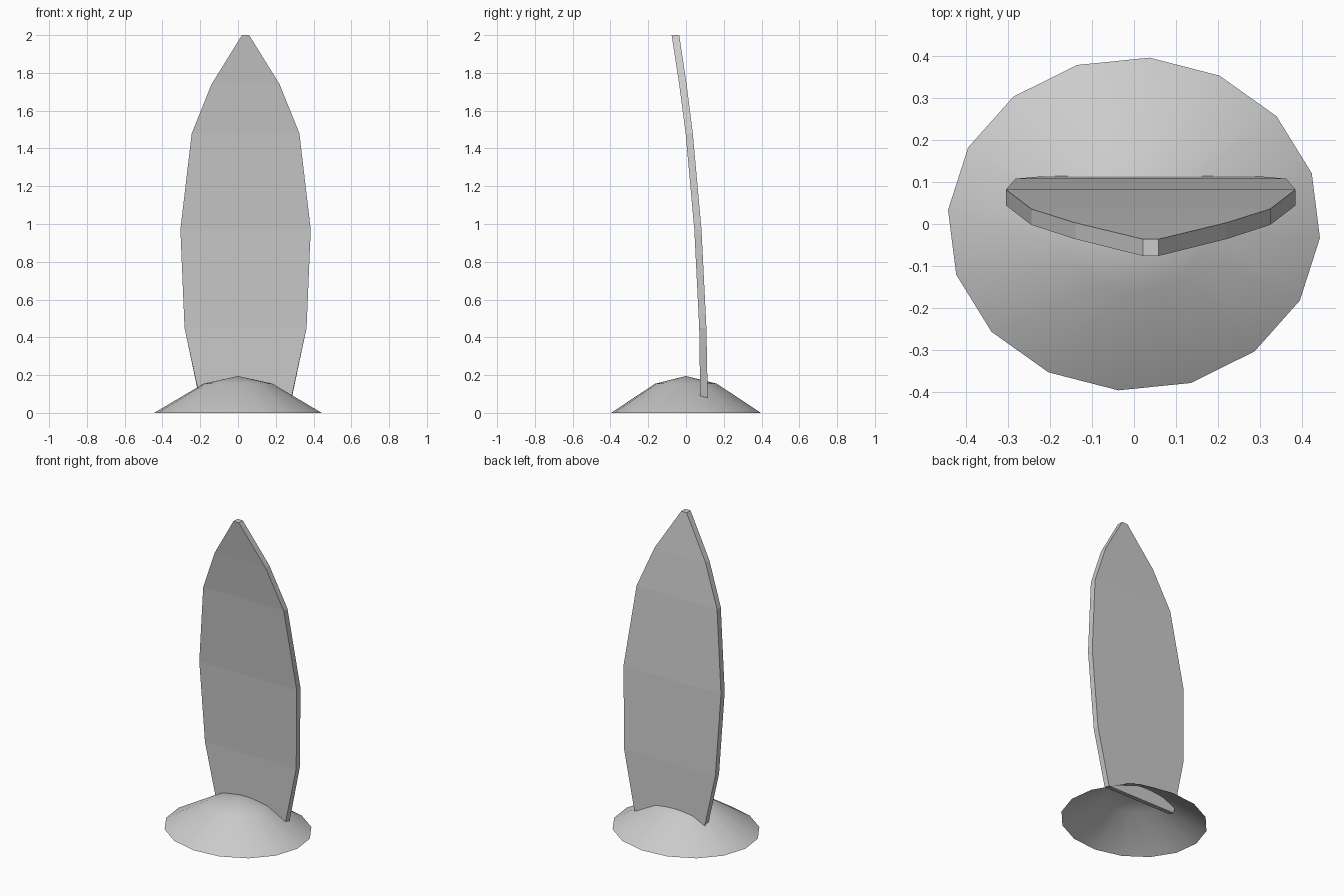
import bpy, bmesh
from math import cos, sin, tau, radians

if "Cube" in bpy.data.objects:
    bpy.data.objects.remove(bpy.data.objects["Cube"])


def make_object(name, bm, smooth=False):
    bmesh.ops.recalc_face_normals(bm, faces=bm.faces)
    for f in bm.faces:
        f.smooth = smooth
    mesh = bpy.data.meshes.new(name)
    bm.to_mesh(mesh)
    bm.free()
    obj = bpy.data.objects.new(name, mesh)
    bpy.context.collection.objects.link(obj)
    return obj


def bridge(bm, a, b):
    n = len(a)
    for i in range(n):
        j = (i + 1) % n
        bm.faces.new((a[i], a[j], b[j], b[i]))


# Board: curved plank lofted through (front z, back z, half width, front y, back y)
sections = [
    (0.09, 0.08, 0.245, 0.075, 0.115),
    (0.45, 0.45, 0.323, 0.070, 0.108),
    (0.97, 0.97, 0.345, 0.044, 0.082),
    (1.48, 1.48, 0.285, -0.002, 0.036),
    (1.74, 1.74, 0.18, -0.036, 0.003),
    (2.00, 2.00, 0.019, -0.076, -0.036),
]
center_x = 0.04
bm = bmesh.new()
rings = []
for zf, zb, w, yf, yb in sections:
    corners = [(-w, yf, zf), (w, yf, zf), (w, yb, zb), (-w, yb, zb)]
    rings.append([bm.verts.new((center_x + x, y, z)) for x, y, z in corners])
for lower, upper in zip(rings, rings[1:]):
    bridge(bm, lower, upper)
bm.faces.new(rings[0])
bm.faces.new(rings[-1])
make_object("board", bm)

# Sand mound: open-bottomed oval dome with a shoulder ring and a peak
SIDES = 16
bm = bmesh.new()
rings = []
for scale, z in ((1.0, 0.0), (0.41, 0.155)):
    ring = []
    for i in range(SIDES):
        a = tau * i / SIDES - radians(4.8)
        ring.append(bm.verts.new((0.445 * scale * cos(a), 0.398 * scale * sin(a), z)))
    rings.append(ring)
bridge(bm, *rings)
peak = bm.verts.new((0, 0, 0.195))
for i in range(SIDES):
    bm.faces.new((rings[1][i], rings[1][(i + 1) % SIDES], peak))
make_object("sand_mound", bm, smooth=True)
